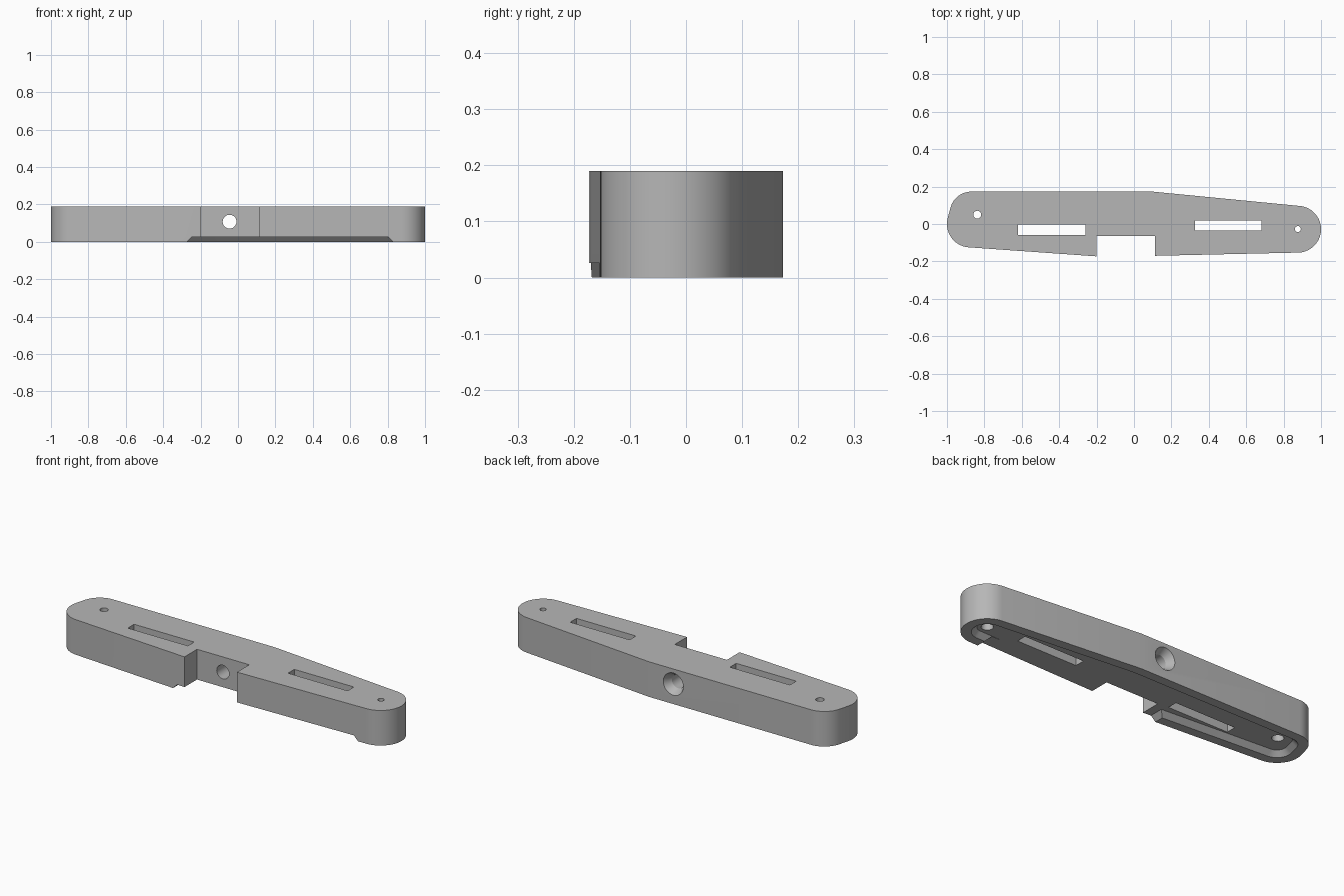
import bpy
import bmesh
from math import radians, sin, cos, pi
from mathutils import Matrix, Vector

HEIGHT = 0.19
RECESS = 0.026      # depth of the shallow pocket underneath
RIM = 0.05          # width of the rim around the pocket

cube = bpy.data.objects.get("Cube")
if cube:
    bpy.data.objects.remove(cube, do_unlink=True)

grey = bpy.data.materials.new("light grey")
grey.use_nodes = True
colour = (0.47, 0.47, 0.47, 1)
grey.diffuse_color = colour
grey.node_tree.nodes["Principled BSDF"].inputs["Base Color"].default_value = colour


def arc(cx, cy, r, start, end, steps):
    angles = [radians(start + (end - start) * i / steps) for i in range(steps + 1)]
    return [(cx + r * cos(a), cy + r * sin(a)) for a in angles]


def outline(inset):
    """Tapered plan with rounded ends, counter-clockwise, shrunk by inset."""
    return (arc(0.875, -0.028, 0.125 - inset, -91, 84, 32)
            + [(0.1, 0.173 - inset)]
            + arc(-0.87, 0.058, 0.115 - inset, 90, 167, 16)
            + arc(-0.875, 0, 0.125 - inset, 167, 266, 20)
            + [(-0.2, -0.173 + inset), (0.113, -0.17 + inset)])


def loft(name, sections):
    """Solid through rings of 3D points with equal counts."""
    bm = bmesh.new()
    rings = [[bm.verts.new(p) for p in ring] for ring in sections]
    n = len(rings[0])
    bm.faces.new(rings[0][::-1])
    bm.faces.new(rings[-1])
    for low, high in zip(rings, rings[1:]):
        for i in range(n):
            j = (i + 1) % n
            bm.faces.new((low[i], low[j], high[j], high[i]))
    bmesh.ops.recalc_face_normals(bm, faces=bm.faces)
    mesh = bpy.data.meshes.new(name)
    bm.to_mesh(mesh)
    bm.free()
    mesh.materials.append(grey)
    ob = bpy.data.objects.new(name, mesh)
    bpy.context.collection.objects.link(ob)
    return ob


def layer(points, z):
    return [(x, y, z) for x, y in points]


def rectangle(x0, x1, y0, y1):
    return [(x0, y0), (x1, y0), (x1, y1), (x0, y1)]


def block(name, x0, x1, y0, y1):
    plan = rectangle(x0, x1, y0, y1)
    return loft(name, [layer(plan, -0.1), layer(plan, HEIGHT + 0.1)])


def turned(name, profile, origin, turn=Matrix.Identity(3)):
    """Round solid from (radius, height) pairs along its own axis."""
    rings = [[Vector(origin) + turn @ Vector((x, y, h))
              for x, y in arc(0, 0, r, 0, 360 * 31 / 32, 31)]
             for r, h in profile]
    return loft(name, rings)


body = loft("bar_body", [layer(outline(0), 0), layer(outline(0), HEIGHT)])
cutters = []

# Pocket under the bar, with walls sloping inward
cutters.append(loft("pocket", [layer(outline(RIM - RECESS), -RECESS),
                               layer(outline(RIM + RECESS), RECESS)]))

# Gap in the front rim with sloped ends
cutters.append(loft("rim_gap", [
    layer(rectangle(-0.272 - RECESS, 0.828 + RECESS, -0.3, -0.08), -RECESS),
    layer(rectangle(-0.272 + RECESS, 0.828 - RECESS, -0.3, -0.08), RECESS)]))

# Front notch and the two slots
cutters.append(block("notch", -0.2, 0.113, -0.4, -0.065))
cutters.append(block("right_slot", -0.62, -0.26, -0.058, -0.004))
cutters.append(block("left_slot", 0.325, 0.682, -0.036, 0.018))

# Vertical end holes, wider from below
for name, x, y, r in (("right_hole", -0.838, 0.05, 0.021),
                      ("left_hole", 0.876, -0.027, 0.016)):
    cutters.append(turned(name, [(0.029, -0.1), (0.029, 0.1), (r, 0.1), (r, 0.3)],
                          (x, y, 0)))

# Cross hole through the middle, countersunk at the back
cutters.append(turned("bolt_hole",
                      [(0.037, -0.4), (0.037, -0.04), (0.06, 0), (0.06, 0.1)],
                      (-0.045, 0.173, 0.108), Matrix.Rotation(-pi / 2, 3, 'X')))

for cutter in cutters:
    cutter.hide_render = True
    mod = body.modifiers.new(cutter.name, 'BOOLEAN')
    mod.operation = 'DIFFERENCE'
    mod.solver = 'EXACT'
    mod.object = cutter

# Bake the cuts and drop the cutters
bpy.context.view_layer.update()
graph = bpy.context.evaluated_depsgraph_get()
cut_mesh = bpy.data.meshes.new_from_object(body.evaluated_get(graph))
body.modifiers.clear()
body.data = cut_mesh
for cutter in cutters:
    bpy.data.objects.remove(cutter, do_unlink=True)

bpy.ops.object.select_all(action='DESELECT')
body.select_set(True)
bpy.context.view_layer.objects.active = body
bpy.ops.object.shade_smooth_by_angle(angle=radians(20))
